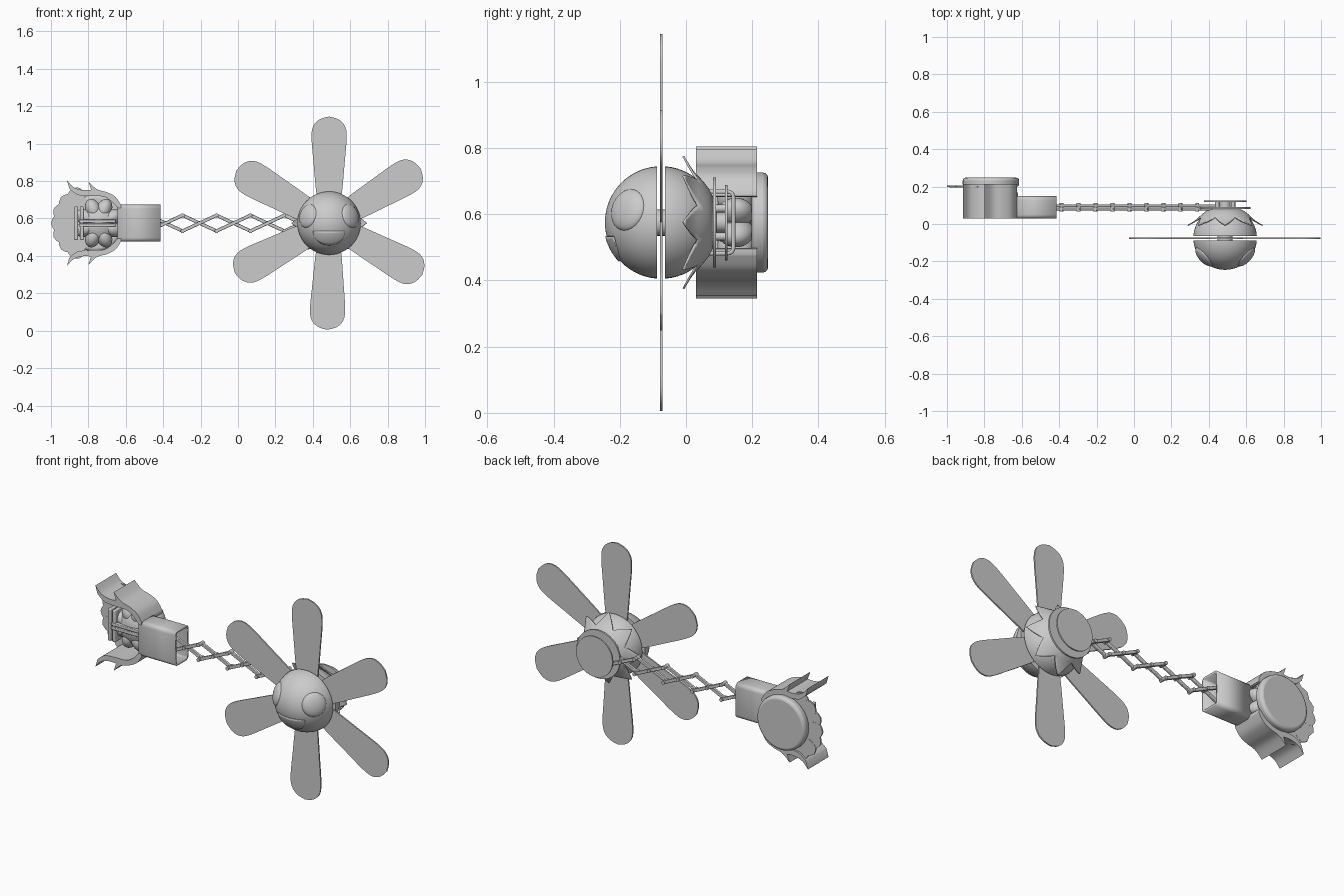
import bpy, bmesh
from math import sin, cos, pi, radians, sqrt, atan2, hypot
from mathutils import Matrix, Vector

if "Cube" in bpy.data.objects:
    bpy.data.objects.remove(bpy.data.objects["Cube"])

CZ = 0.575                        # height of the whole mechanism's axis
FX, FY = 0.487, -0.075            # flower head centre
HX = -0.765                       # left holder centre


def finish(bm, name, bevel=0, solid=0, angle=35):
    bmesh.ops.recalc_face_normals(bm, faces=bm.faces)
    me = bpy.data.meshes.new(name)
    bm.to_mesh(me)
    bm.free()
    ob = bpy.data.objects.new(name, me)
    bpy.context.collection.objects.link(ob)
    if solid:
        m = ob.modifiers.new("solid", 'SOLIDIFY')
        m.thickness = solid
        m.offset = 0
    if bevel:
        m = ob.modifiers.new("bevel", 'BEVEL')
        m.width = bevel
        m.segments = 3
    bpy.ops.object.select_all(action='DESELECT')
    ob.select_set(True)
    bpy.context.view_layer.objects.active = ob
    bpy.ops.object.shade_smooth_by_angle(angle=radians(angle))
    return ob


def slab(name, pts, y0, y1, bevel=0):
    """Extrude an x/z outline from y0 to y1."""
    bm = bmesh.new()
    f = bm.faces.new([bm.verts.new((x, y0, z)) for x, z in pts])
    r = bmesh.ops.extrude_face_region(bm, geom=[f])
    bmesh.ops.translate(bm, vec=(0, y1 - y0, 0),
                        verts=[v for v in r['geom'] if isinstance(v, bmesh.types.BMVert)])
    return finish(bm, name, bevel)


def disc(name, x, z, r, y0, y1, bevel=0, n=48):
    return slab(name, [(x + r * cos(2 * pi * i / n), z + r * sin(2 * pi * i / n))
                       for i in range(n)], y0, y1, bevel)


def ellipsoid(name, loc, scale, rot=None):
    bm = bmesh.new()
    bmesh.ops.create_uvsphere(bm, u_segments=32, v_segments=18, radius=1)
    m = Matrix.Translation(loc) @ (rot or Matrix()) @ Matrix.Diagonal((*scale, 1))
    bmesh.ops.transform(bm, matrix=m, verts=bm.verts)
    return finish(bm, name)


def spline(pts, n=6):
    """Catmull-Rom smoothing of an open 2D path."""
    p = [Vector(q) for q in [pts[0], *pts, pts[-1]]]
    out = []
    for a, b, c, d in zip(p, p[1:], p[2:], p[3:]):
        for i in range(n):
            t = i / n
            out.append(tuple(0.5 * (2 * b + (c - a) * t + (2 * a - 5 * b + 4 * c - d) * t * t
                                    + (3 * b - a - 3 * c + d) * t ** 3)))
    return out + [tuple(pts[-1])]


# Flower head: two half balls with a slot for the petals
for name, side in (("front_half_ball", -1), ("back_half_ball", 1)):
    bm = bmesh.new()
    bmesh.ops.create_uvsphere(bm, u_segments=48, v_segments=32, radius=0.17)
    bmesh.ops.rotate(bm, matrix=Matrix.Rotation(pi / 2, 3, 'X'), verts=bm.verts)
    r = bmesh.ops.bisect_plane(bm, geom=bm.verts[:] + bm.edges[:] + bm.faces[:],
                               plane_co=(0, side * 0.012, 0), plane_no=(0, -side, 0),
                               clear_outer=True)
    bmesh.ops.contextual_create(bm, geom=[e for e in r['geom_cut']
                                          if isinstance(e, bmesh.types.BMEdge)])
    bmesh.ops.translate(bm, vec=(FX, FY, CZ), verts=bm.verts)
    finish(bm, name)
disc("ball_core", FX, CZ, 0.04, FY - 0.02, FY + 0.02)

# Six flat petals
half = spline([(0.03, 0.045), (0.16, 0.068), (0.32, 0.083), (0.46, 0.094), (0.52, 0.084),
               (0.555, 0.05), (0.57, 0.0)])
outline = half + [(r, -w) for r, w in reversed(half[:-1])]
for i, deg in enumerate((90, 31, -29, -91, -152, 150)):
    c, s = cos(radians(deg)), sin(radians(deg))
    slab(f"petal_{i}", [(FX + r * c - w * s, CZ + r * s + w * c) for r, w in outline],
         FY - 0.004, FY + 0.004)

# Eyes: shallow lenses on the ball
for name, sx in (("left_eye", -1), ("right_eye", 1)):
    d = Vector((sx * 0.74, -0.66, 0.25)).normalized()
    ellipsoid(name, Vector((FX, FY, CZ)) + d * 0.153, (0.065, 0.065, 0.027),
              d.to_track_quat('Z', 'Y').to_matrix().to_4x4())

# Smiling mouth patch hugging the ball
bm = bmesh.new()
rows = []
for j in range(7):
    row = []
    for i in range(25):
        u = -0.995 + 1.99 * i / 24
        x = 0.085 * u
        z = -0.042 - 0.075 * sqrt(1 - u * u) * j / 6
        row.append(bm.verts.new((FX + x, FY - sqrt(0.172 ** 2 - x * x - z * z), CZ + z)))
    rows.append(row)
for a, b in zip(rows, rows[1:]):
    for i in range(24):
        bm.faces.new((a[i], a[i + 1], b[i + 1], b[i]))
finish(bm, "mouth", solid=0.005)

# Leafy cup behind the ball with flared points
bm = bmesh.new()
N = 8
prof = [(0.082, 0.07), (0.068, 0.098), (0.05, 0.122), (0.035, 0.138)]
tip = [(0.024, 0.150, 0.75), (0.012, 0.166, 0.45), (0.0, 0.186, 0.18), (-0.008, 0.2, 0.01)]
for k in range(N):
    prev = None
    for y, r, w in [(y, r, 1) for y, r in prof] + tip:
        row = []
        for i in range(7):
            a = 2 * pi * k / N + w * pi / N * (i / 3 - 1)
            row.append(bm.verts.new((FX + r * cos(a), y, CZ + r * sin(a))))
        if prev:
            for i in range(6):
                bm.faces.new((prev[i], prev[i + 1], row[i + 1], row[i]))
        prev = row
bmesh.ops.remove_doubles(bm, verts=bm.verts, dist=0.0004)
finish(bm, "leaf_cup", solid=0.006)

# Back plates and the peg between them
disc("inner_plate", FX, CZ, 0.136, 0.081, 0.091)
disc("outer_plate", FX, CZ, 0.114, 0.118, 0.126)
disc("plate_peg", FX, CZ, 0.03, 0.085, 0.122)
for i in range(4):
    a = pi / 4 + i * pi / 2
    disc(f"spacer_{i}", FX + 0.06 * cos(a), CZ + 0.06 * sin(a), 0.012, 0.085, 0.122, n=16)

# Scissor arm: two layers of crossing bars with pivot pins
X0, STEP, AMP, W = -0.478, 0.1815, 0.042, 0.009
for i in range(5):
    for layer, sgn in ((0, 1), (1, -1)):
        sgn *= 1
        a = Vector((X0 + i * STEP, CZ - sgn * AMP))
        b = Vector((X0 + (i + 1) * STEP, CZ + sgn * AMP))
        d = (b - a).normalized()
        n = Vector((-d.y, d.x)) * W
        e = d * 0.008
        slab(f"arm_bar_{i}_{layer}", [a - e - n, b + e - n, b + e + n, a - e + n],
             0.073 + layer * 0.017, 0.088 + layer * 0.017, 0.003)
    if i:
        for z in (-AMP, AMP):
            disc(f"edge_pin_{i}", X0 + i * STEP, CZ + z, 0.010, 0.066, 0.112, n=16)
    disc(f"middle_pin_{i}", X0 + (i + 0.5) * STEP, CZ, 0.010, 0.066, 0.112, n=16)

# Hollow sleeve that the arm slides out of
bm = bmesh.new()
bmesh.ops.create_cube(bm, size=1)
bmesh.ops.scale(bm, vec=(0.23, 0.108, 0.186), verts=bm.verts)
bmesh.ops.translate(bm, vec=(-0.53, 0.089, CZ), verts=bm.verts)
bmesh.ops.bevel(bm, geom=[e for e in bm.edges if abs((e.verts[0].co - e.verts[1].co).x) > 0.1],
                offset=0.016, segments=4, profile=0.5, affect='EDGES')
bmesh.ops.delete(bm, geom=[f for f in bm.faces if abs(f.normal.x) > 0.9], context='FACES')
finish(bm, "arm_sleeve", solid=0.012)

# Two curved jaws ending in double points
top = spline([(-0.625, 0.097), (-0.655, 0.14), (-0.70, 0.165), (-0.755, 0.182), (-0.80, 0.222)])
top += spline([(-0.785, 0.178), (-0.83, 0.177), (-0.88, 0.193), (-0.915, 0.23)])
top += spline([(-0.902, 0.185), (-0.86, 0.153), (-0.80, 0.145), (-0.72, 0.142),
               (-0.675, 0.115), (-0.64, 0.08), (-0.625, 0.08)])
for name, s in (("upper_jaw", 1), ("lower_jaw", -1)):
    slab(name, [(x, CZ + s * z) for x, z in top], 0.03, 0.215)

# Round rear housing
disc("rear_housing", HX, CZ, 0.151, 0.198, 0.248, 0.016, 64)

# Segmented bud inside the jaws
BX = -0.745
ellipsoid("bud_core", (BX, 0.145, CZ), (0.10, 0.06, 0.10))
for i in range(8):
    a = pi / 8 + i * pi / 4
    ellipsoid(f"bud_lobe_{i}", (BX + 0.072 * cos(a), 0.15, CZ + 0.076 * sin(a)),
              (0.062, 0.055, 0.042), Matrix.Rotation(-a, 4, 'Y'))
for i, z in enumerate((-0.011, 0.011)):
    slab(f"bud_band_{i}", [(-0.85, CZ + z - 0.008), (-0.655, CZ + z - 0.008),
                           (-0.655, CZ + z + 0.008), (-0.85, CZ + z + 0.008)],
         0.075, 0.12, 0.004)
for i, x in enumerate((-0.865, -0.835)):
    slab(f"bud_rail_{i}", [(x - 0.01, CZ - 0.09), (x + 0.01, CZ - 0.09),
                           (x + 0.01, CZ + 0.09), (x - 0.01, CZ + 0.09)], 0.08, 0.2, 0.005)

# Frill of thin scalloped petals on the far left
for i in range(7):
    a = pi + (i - 3) * radians(21)
    c, s = cos(a), sin(a)
    cx = -0.79
    h = spline([(0.06, 0.018), (0.12, 0.034), (0.165, 0.042), (0.195, 0.033), (0.21, 0.0)], 4)
    o = h + [(r, -w) for r, w in reversed(h[:-1])]
    slab(f"frill_petal_{i}", [(cx + r * c - w * s, CZ + r * s + w * c) for r, w in o],
         0.196 + 0.001 * (i % 2), 0.204 + 0.001 * (i % 2))
